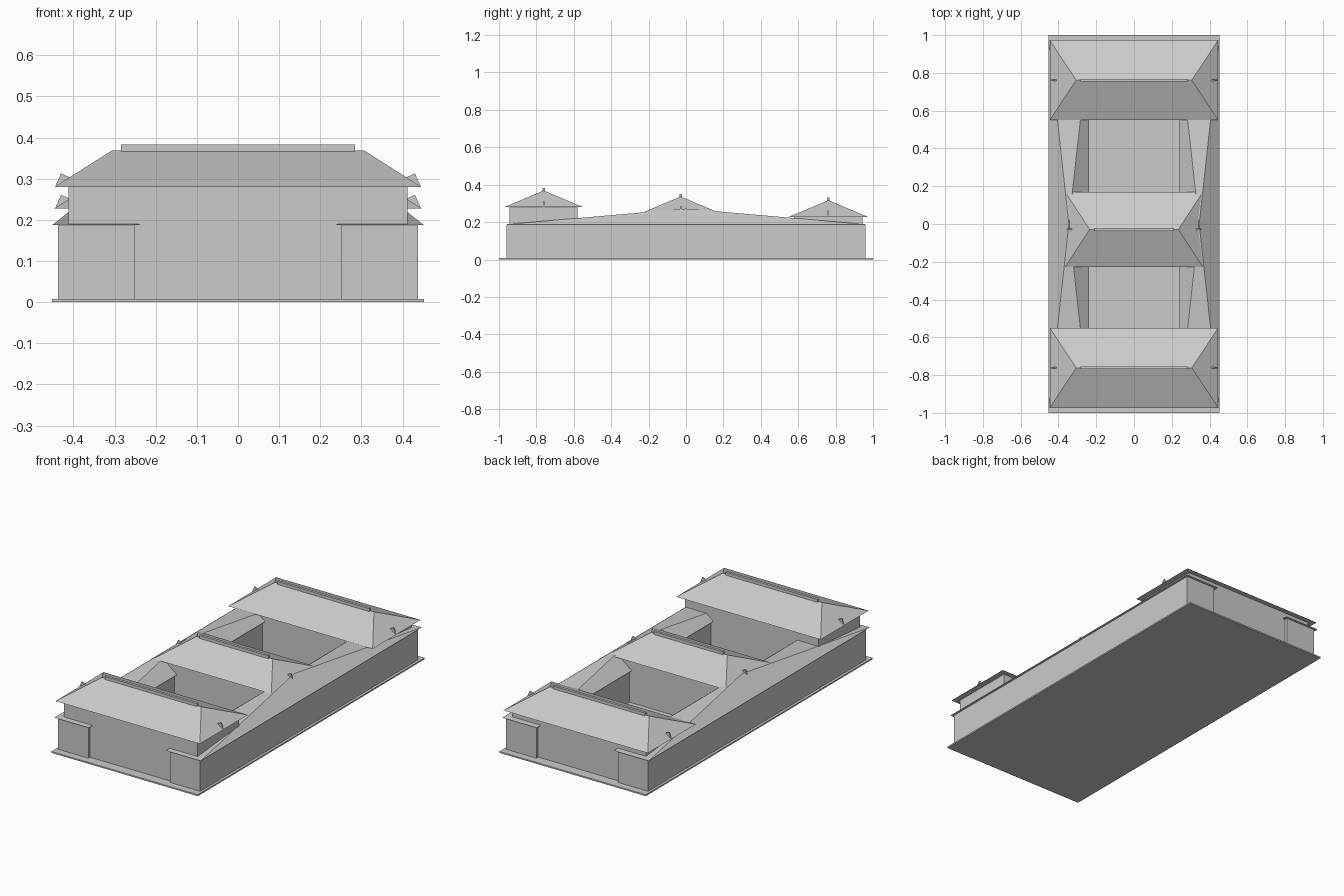
import bpy

if "Cube" in bpy.data.objects:
    bpy.data.objects.remove(bpy.data.objects["Cube"])

grey = bpy.data.materials.new("stone_grey")
grey.diffuse_color = (0.6, 0.6, 0.6, 1)
grey.use_nodes = True
grey.node_tree.nodes["Principled BSDF"].inputs["Base Color"].default_value = grey.diffuse_color


def make(name, verts, faces):
    mesh = bpy.data.meshes.new(name)
    mesh.from_pydata(verts, [], faces)
    mesh.materials.append(grey)
    mesh.update()
    obj = bpy.data.objects.new(name, mesh)
    bpy.context.collection.objects.link(obj)
    return obj


def box(name, x0, x1, y0, y1, z0, z1):
    v = [(x, y, z) for z in (z0, z1) for x, y in ((x0, y0), (x1, y0), (x1, y1), (x0, y1))]
    make(name, v, [(3, 2, 1, 0), (4, 5, 6, 7), (0, 1, 5, 4),
                   (1, 2, 6, 5), (2, 3, 7, 6), (3, 0, 4, 7)])


def hip_roof(name, hx, y0, y1, z0, ridge_x, z1):
    yc = (y0 + y1) / 2
    make(name, [(-hx, y0, z0), (hx, y0, z0), (hx, y1, z0), (-hx, y1, z0),
                (-ridge_x, yc, z1), (ridge_x, yc, z1)],
         [(3, 2, 1, 0), (0, 1, 5, 4), (2, 3, 4, 5), (1, 2, 5), (3, 0, 4)])


def hall(name, hx, y0, y1, eave, ridge_x, top, wall_x):
    yc = (y0 + y1) / 2
    box(name + "_walls", -wall_x, wall_x, y0 + 0.028, y1 - 0.03, 0.005, eave)
    hip_roof(name + "_roof", hx, y0, y1, eave, ridge_x, top)
    # ridge cap
    cap = ridge_x - 0.022
    box(name + "_ridge_cap", -cap, cap, yc - 0.007, yc + 0.007, top - 0.003, top + 0.014)
    # small triangular vanes on the hipped ends
    for side, s in (("left", -1), ("right", 1)):
        profile = [(hx - 0.04, eave + 0.022), (hx - 0.002, eave + 0.001),
                   (hx - 0.016, eave + 0.033)]
        v = [(s * x, yc + dy, z) for dy in (-0.004, 0.004) for x, z in profile]
        f = [(0, 1, 2), (5, 4, 3), (0, 3, 4, 1), (1, 4, 5, 2), (2, 5, 3, 0)]
        if s < 0:
            f = [p[::-1] for p in f]
        make(f"{name}_vane_{side}", v, f)


# ground slab
box("base_slab", -0.452, 0.452, -1, 1, 0, 0.008)

# long side wings with shallow pyramid roofs
for side, s in (("left", -1), ("right", 1)):
    xa, xb = sorted((s * 0.252, s * 0.438))
    box(f"wing_walls_{side}", xa, xb, -0.96, 0.96, 0.005, 0.187)
    xa, xb = sorted((s * 0.237, s * 0.452))
    make(f"wing_roof_{side}",
         [(xa, -0.975, 0.187), (xb, -0.975, 0.187), (xb, 0.975, 0.187),
          (xa, 0.975, 0.187), (s * 0.345, 0, 0.272)],
         [(3, 2, 1, 0), (0, 1, 4), (1, 2, 4), (2, 3, 4), (3, 0, 4)])

# three cross halls
hall("front_hall", 0.446, -0.973, -0.55, 0.28, 0.306, 0.369, 0.412)
hall("middle_hall", 0.365, -0.228, 0.17, 0.253, 0.235, 0.337, 0.32)
hall("back_hall", 0.446, 0.55, 0.973, 0.228, 0.306, 0.317, 0.412)
